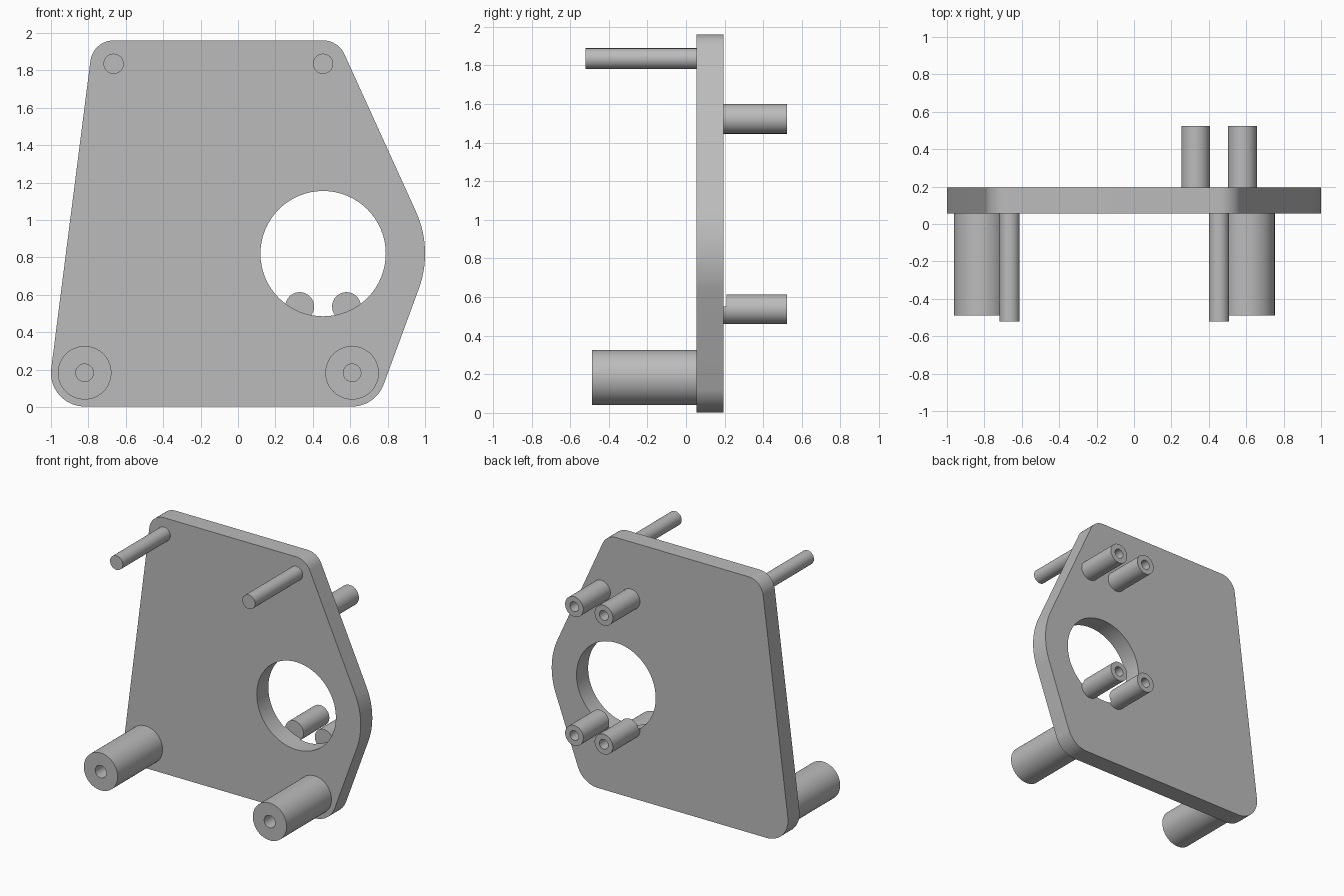
import bpy, bmesh
from math import pi, sin, cos, atan2, acos, hypot, radians
from mathutils import Matrix, Vector

if "Cube" in bpy.data.objects:
    bpy.data.objects.remove(bpy.data.objects["Cube"])

grey = bpy.data.materials.new("plain_grey")
grey.use_nodes = True
colour = (0.5, 0.5, 0.5, 1)
grey.diffuse_color = colour
grey.node_tree.nodes["Principled BSDF"].inputs["Base Color"].default_value = colour

PLATE_FRONT, PLATE_BACK = 0.055, 0.195


def finish(name, bm):
    bmesh.ops.recalc_face_normals(bm, faces=bm.faces)
    mesh = bpy.data.meshes.new(name)
    bm.to_mesh(mesh)
    bm.free()
    mesh.materials.append(grey)
    obj = bpy.data.objects.new(name, mesh)
    bpy.context.collection.objects.link(obj)
    return obj


def activate(obj):
    bpy.ops.object.select_all(action='DESELECT')
    obj.select_set(True)
    bpy.context.view_layer.objects.active = obj


def post(name, x, z, radius, base, tip, bore=0, floor=0):
    """Round post along y, with an optional blind bore from its tip."""
    profile = [(0, base), (radius, base), (radius, tip)]
    profile += [(bore, tip), (bore, floor), (0, floor)] if bore else [(0, tip)]
    bm = bmesh.new()
    verts = [bm.verts.new((x + r, y, z)) for r, y in profile]
    edges = [bm.edges.new(pair) for pair in zip(verts, verts[1:])]
    bmesh.ops.spin(bm, geom=verts + edges, cent=(x, 0, z), axis=(0, 1, 0),
                   angle=2 * pi, steps=64, use_merge=False)
    bmesh.ops.remove_doubles(bm, verts=bm.verts, dist=0.0001)
    bmesh.ops.dissolve_degenerate(bm, edges=bm.edges, dist=0.0001)
    return finish(name, bm)


def rounded_outline(circles, steps=24):
    """Belt around circles (x, z, radius) listed counter-clockwise."""
    n = len(circles)
    normals = []
    for i, (x, z, r) in enumerate(circles):
        x2, z2, r2 = circles[(i + 1) % n]
        dx, dz = x2 - x, z2 - z
        normals.append(atan2(dz, dx) - acos((r - r2) / hypot(dx, dz)))
    points = []
    for i, (x, z, r) in enumerate(circles):
        start = normals[i - 1]
        sweep = (normals[i] - start) % (2 * pi)
        for k in range(steps + 1):
            a = start + sweep * k / steps
            points.append((x + r * cos(a), z + r * sin(a)))
    return points


# Mounting plate
corners = [(-0.82, 0.183, 0.18), (0.61, 0.183, 0.18), (0.455, 0.82, 0.545),
           (0.455, 1.835, 0.125), (-0.665, 1.835, 0.125)]
bm = bmesh.new()
face = bm.faces.new([bm.verts.new((x, PLATE_FRONT, z)) for x, z in rounded_outline(corners)])
sides = bmesh.ops.extrude_face_region(bm, geom=[face], use_keep_orig=True)
moved = [g for g in sides["geom"] if isinstance(g, bmesh.types.BMVert)]
bmesh.ops.translate(bm, verts=moved, vec=(0, PLATE_BACK - PLATE_FRONT, 0))
plate = finish("mounting_plate", bm)
parts = [plate]

# Front rods at the top and bored spacers at the bottom
for side, x_rod, x_spacer in (("right", -0.665, -0.82), ("left", 0.455, 0.61)):
    parts.append(post(side + "_front_rod", x_rod, 1.835, 0.054, PLATE_FRONT, -0.52))
    parts.append(post(side + "_front_spacer", x_spacer, 0.183, 0.143,
                      PLATE_FRONT, -0.488, 0.047, PLATE_FRONT - 0.01))

# Bored standoffs on the back
cut_parts = [plate]
for level, z in (("upper", 1.523), ("lower", 0.537)):
    for side, x in (("right", 0.33), ("left", 0.58)):
        standoff = post(f"{level}_{side}_standoff", x, z, 0.077,
                        PLATE_BACK, 0.523, 0.037, 0.235)
        parts.append(standoff)
        if level == "lower":
            cut_parts.append(standoff)

# Large round opening, cut slightly into the lower standoffs
cutter = post("opening_cutter", 0.455, 0.82, 0.335, 0, PLATE_BACK + 0.015)
cutter.hide_render = True
for obj in cut_parts:
    mod = obj.modifiers.new("opening", 'BOOLEAN')
    mod.operation = 'DIFFERENCE'
    mod.solver = 'EXACT'
    mod.object = cutter
    activate(obj)
    bpy.ops.object.modifier_apply(modifier=mod.name)
bpy.data.objects.remove(cutter)

for obj in parts:
    activate(obj)
    bpy.ops.object.shade_smooth_by_angle(angle=radians(30))
